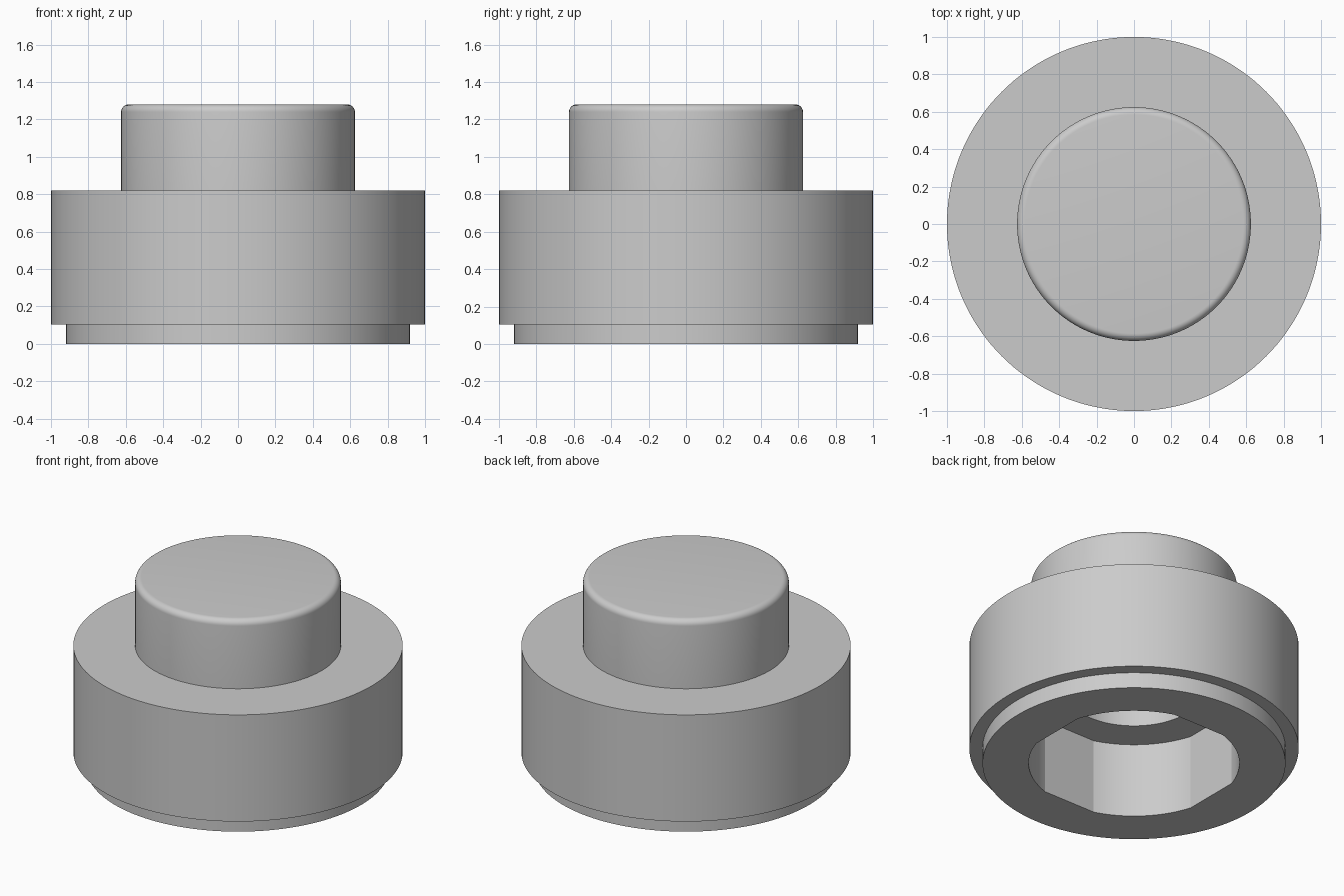
import bpy, bmesh, math

cube = bpy.data.objects.get("Cube")
if cube:
    bpy.data.objects.remove(cube, do_unlink=True)

SEGMENTS = 144
STEP = math.tau / SEGMENTS

# Single plain grey material
grey = bpy.data.materials.new("plain grey")
grey.use_nodes = True
colour = (0.6, 0.6, 0.6, 1)
grey.diffuse_color = colour
grey.node_tree.nodes["Principled BSDF"].inputs["Base Color"].default_value = colour


def socket_radius(angle, radius=0.64, half_flat=7 * STEP):
    """Round bore with four flats facing the x and y axes."""
    quarter = math.pi / 2
    off = abs((angle + quarter / 2) % quarter - quarter / 2)
    if off < half_flat:
        return radius * math.cos(half_flat) / math.cos(off)
    return radius


# Profile from the blind bore, down the socket, then up the outside
top, cap_radius, fillet = 1.28, 0.625, 0.04
profile = [
    (0.41, 1.08), (0.41, 0.5),                 # blind bore
    (socket_radius, 0.5), (socket_radius, 0),  # flatted socket
    (0.92, 0), (0.92, 0.105),                  # lower step
    (1, 0.105), (1, 0.82),                     # main body
    (cap_radius, 0.82),                        # upper boss
]
for i in range(9):                             # rounded top edge
    a = math.pi / 2 * i / 8
    profile.append((cap_radius - fillet + fillet * math.cos(a),
                    top - fillet + fillet * math.sin(a)))

bm = bmesh.new()
rings = []
for radius, z in profile:
    ring = []
    for i in range(SEGMENTS):
        angle = i * STEP
        r = radius(angle) if callable(radius) else radius
        ring.append(bm.verts.new((r * math.cos(angle), r * math.sin(angle), z)))
    rings.append(ring)

# Skin neighbouring rings and close both ends
for low, high in zip(rings, rings[1:]):
    for i in range(SEGMENTS):
        j = (i + 1) % SEGMENTS
        bm.faces.new((low[i], low[j], high[j], high[i]))
bm.faces.new(rings[0])
bm.faces.new(rings[-1])
bmesh.ops.recalc_face_normals(bm, faces=bm.faces)

mesh = bpy.data.meshes.new("stepped_cap")
bm.to_mesh(mesh)
bm.free()
mesh.materials.append(grey)
cap = bpy.data.objects.new("stepped_cap", mesh)
bpy.context.collection.objects.link(cap)

# Smooth round walls, crisp corners
bpy.ops.object.select_all(action="DESELECT")
cap.select_set(True)
bpy.context.view_layer.objects.active = cap
bpy.ops.object.shade_smooth_by_angle(angle=math.radians(12.5))
